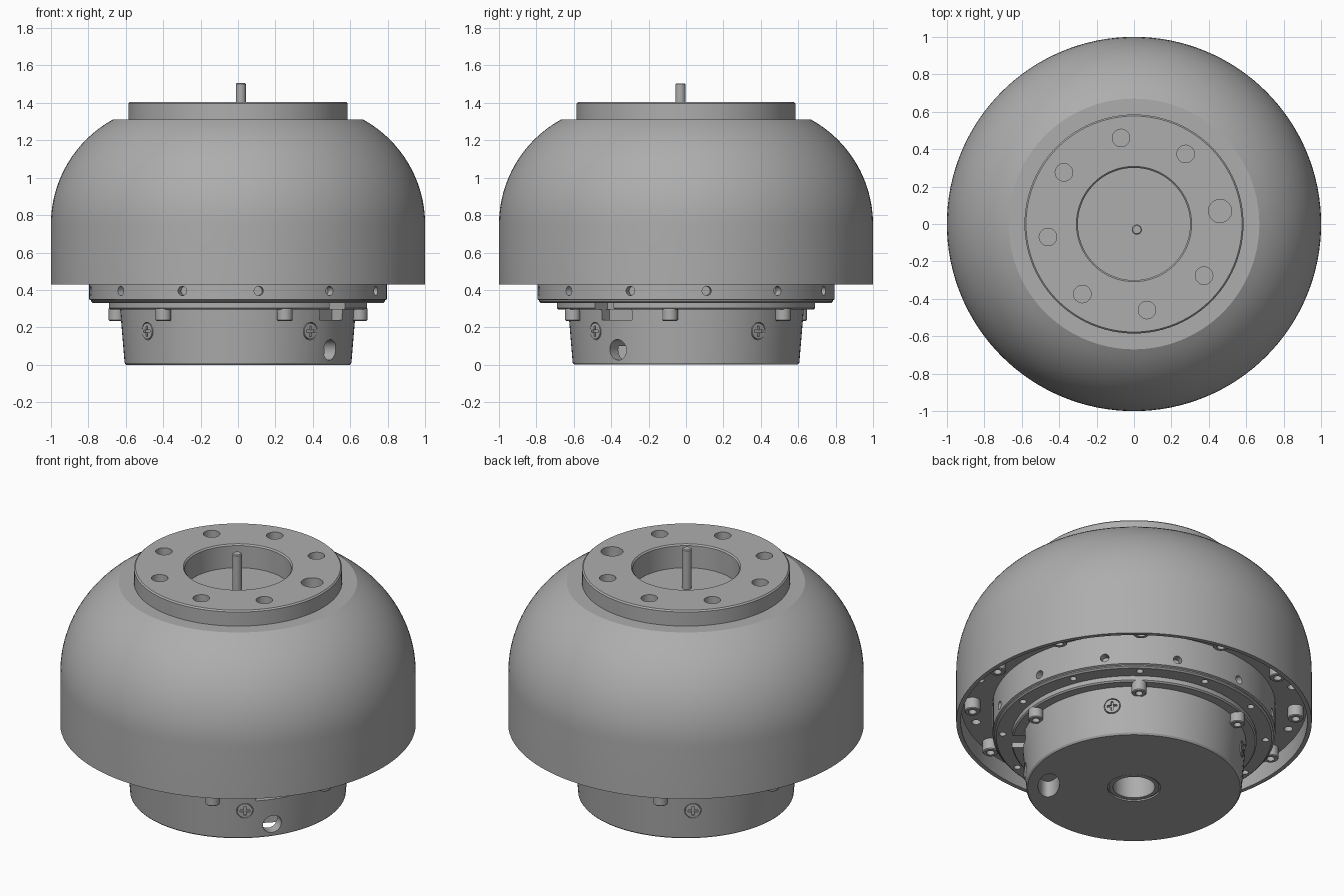
import bpy, bmesh, math
from math import radians, cos, sin
from mathutils import Matrix

cube = bpy.data.objects.get("Cube")
if cube:
    bpy.data.objects.remove(cube, do_unlink=True)

GREY = (0.42, 0.42, 0.42, 1)
metal = bpy.data.materials.new("plain_grey")
metal.use_nodes = True
metal.diffuse_color = GREY
metal.node_tree.nodes["Principled BSDF"].inputs["Base Color"].default_value = GREY


def add_object(name, bm):
    mesh = bpy.data.meshes.new(name)
    bmesh.ops.recalc_face_normals(bm, faces=bm.faces)
    bm.to_mesh(mesh)
    bm.free()
    mesh.materials.append(metal)
    obj = bpy.data.objects.new(name, mesh)
    bpy.context.collection.objects.link(obj)
    return obj


def finish(obj):
    bpy.ops.object.select_all(action='DESELECT')
    obj.select_set(True)
    bpy.context.view_layer.objects.active = obj
    for mod in list(obj.modifiers):
        bpy.ops.object.modifier_apply(modifier=mod.name)
    bpy.ops.object.shade_smooth_by_angle(angle=radians(30))


def revolve(bm, profile, steps, places=(Matrix(),)):
    """Spin a closed (radius, height) outline, once for each placement."""
    for place in places:
        ring = [bm.verts.new((r, 0, z)) for r, z in profile]
        edges = [bm.edges.new((ring[i - 1], ring[i])) for i in range(len(ring))]
        old = set(bm.verts) - set(ring)
        bmesh.ops.spin(bm, geom=ring + edges, axis=(0, 0, 1), cent=(0, 0, 0),
                       angle=math.tau, steps=steps, use_merge=True)
        new = [v for v in bm.verts if v not in old]
        bmesh.ops.remove_doubles(bm, verts=new, dist=1e-5)
        new = [v for v in bm.verts if v not in old]
        bmesh.ops.transform(bm, matrix=place, verts=new)
    loose = [e for e in bm.edges if not e.link_faces]
    bmesh.ops.delete(bm, geom=loose, context='EDGES')


def lathe(name, profile, steps=96, places=(Matrix(),)):
    bm = bmesh.new()
    revolve(bm, profile, steps, places)
    return add_object(name, bm)


def spot(angle, radius, z):
    return Matrix.Rotation(radians(angle), 4, 'Z') @ Matrix.Translation((radius, 0, z))


def around(count, start, radius, z, outward=False):
    tilt = Matrix.Rotation(radians(90), 4, 'Y') if outward else Matrix()
    return [spot(start + 360 / count * i, radius, z) @ tilt for i in range(count)]


def drill(bm, places, radius, depth, steps=24):
    for place in places:
        bmesh.ops.create_cone(bm, cap_ends=True, segments=steps, radius1=radius,
                              radius2=radius, depth=depth, matrix=place)


def box(bm, place, size):
    bmesh.ops.create_cube(bm, size=1, matrix=place @ Matrix.Diagonal((*size, 1)))


def cut(obj, bm):
    cutter = add_object(obj.name + "_cutter", bm)
    cutter.hide_render = True
    mod = obj.modifiers.new("cut", 'BOOLEAN')
    mod.operation = 'DIFFERENCE'
    mod.solver = 'EXACT'
    mod.use_self = True
    mod.object = cutter
    finish(obj)
    bpy.data.objects.remove(cutter, do_unlink=True)


def arc(radius, start, end, count=16):
    angles = [radians(start + (end - start) * i / count) for i in range(count + 1)]
    return [(0.36 + radius * cos(a), 0.75 + radius * sin(a)) for a in angles]


# Domed outer shell, open below
shell = lathe("outer_shell", [(0, 1.26), (0.3, 1.26), (0.3, 1.31)] + arc(0.64, 61.05, 0)
              + [(1, 0.43), (0.975, 0.43)] + arc(0.615, 0, 52) + [(0, 1.235)], 128)
finish(shell)

# Top flange with bolt holes, one wider than the rest
flange = lathe("top_flange", [(0.3, 1.31), (0.585, 1.31), (0.585, 1.397), (0.577, 1.405),
                              (0.308, 1.405), (0.3, 1.397)])
bm = bmesh.new()
holes = around(8, 8.6, 0.465, 1.36)
drill(bm, holes[1:], 0.047, 0.3)
drill(bm, holes[:1], 0.062, 0.3)
cut(flange, bm)

# Thin shaft
finish(lathe("shaft", [(0, 1.25), (0.027, 1.25), (0.027, 1.5), (0.022, 1.505), (0, 1.505)],
             24, [Matrix.Translation((0.015, -0.03, 0))]))

# Plate closing the shell underside, with holes between the screws
plate = lathe("mount_plate", [(0, 0.54), (0.975, 0.54), (0.975, 0.6), (0, 0.6)])
bm = bmesh.new()
drill(bm, around(12, 7.5, 0.91, 0.54), 0.025, 0.08, 16)
cut(plate, bm)

# Drilled bearing ring
ring = lathe("bearing_ring", [(0, 0.33), (0.775, 0.33), (0.785, 0.338), (0.785, 0.345),
                              (0.795, 0.35), (0.795, 0.54), (0, 0.54)])
bm = bmesh.new()
drill(bm, around(12, 8, 0.79, 0.395, True), 0.025, 0.08, 16)
drill(bm, around(12, 22.5, 0.74, 0.33), 0.02, 0.06, 16)
cut(ring, bm)

# Clamp ring with a cable notch
clamp = lathe("clamp_ring", [(0, 0.295), (0.682, 0.295), (0.69, 0.303), (0.69, 0.33), (0, 0.33)])
bm = bmesh.new()
box(bm, spot(-39.5, 0.66, 0.31), (0.16, 0.13, 0.1))
cut(clamp, bm)

# Tapered base with bore, cable port and screw pockets
PORT = -36.6
base = lathe("base", [(0, 0), (0.598, 0), (0.606, 0.01), (0.63, 0.298), (0, 0.298)])
bm = bmesh.new()
drill(bm, around(4, 38.6, 0.645, 0.18, True), 0.047, 0.08)
drill(bm, around(1, PORT, 0.55, 0.08, True), 0.055, 0.24)
drill(bm, [spot(PORT, 0.48, 0.02) @ Matrix.Diagonal((0.06, 0.13, 1, 1))], 1, 0.16, 32)
drill(bm, [Matrix.Translation((0, 0, 0.05))], 0.125, 0.4, 48)
drill(bm, [Matrix()], 0.15, 0.02, 48)
box(bm, spot(PORT, 0.62, 0.28), (0.14, 0.2, 0.08))
cut(base, bm)

# Lining of the centre bore
finish(lathe("bore_sleeve", [(0.118, 0.004), (0.142, 0.004), (0.142, 0.01), (0.125, 0.012),
                             (0.125, 0.25), (0.118, 0.25)], 48))

# Cross-head screws on the base side
screws = lathe("cross_screws", [(0, -0.02), (0.043, -0.02), (0.043, 0), (0, 0.002)], 24,
               around(4, 38.6, 0.622, 0.18, True))
bm = bmesh.new()
for place in around(4, 38.6, 0.622, 0.18, True):
    box(bm, place, (0.056, 0.013, 0.024))
    box(bm, place, (0.013, 0.056, 0.024))
cut(screws, bm)


# Socket-head bolts, heads pointing down
def socket_bolts(name, radius, height, places):
    hollow = radius * 0.5
    finish(lathe(name, [(0, height * 0.4), (hollow, height * 0.4), (hollow, 0),
                        (radius - 0.005, 0), (radius, 0.005), (radius, height),
                        (0, height)], 20, places))


socket_bolts("clamp_bolts", 0.042, 0.065, around(6, -7.5, 0.655, 0.235))
socket_bolts("plate_bolts", 0.045, 0.075, around(12, 22.5, 0.91, 0.47))
